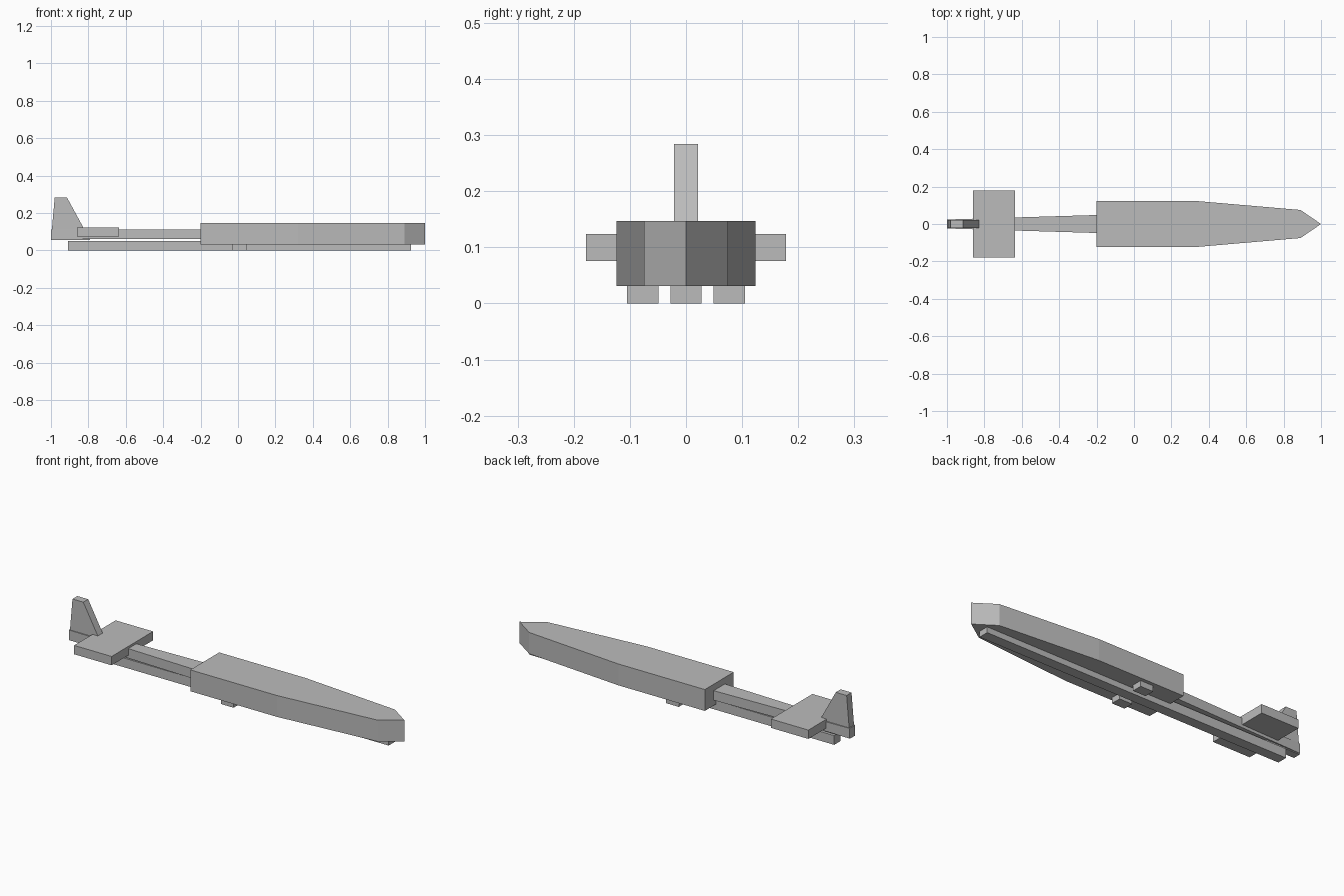
import bpy
import bmesh
from mathutils import Vector

cube = bpy.data.objects.get("Cube")
if cube:
    bpy.data.objects.remove(cube, do_unlink=True)

# Single flat grey
grey = bpy.data.materials.new("plain grey")
grey.use_nodes = True
colour = (0.5, 0.5, 0.5, 1)
grey.diffuse_color = colour
grey.node_tree.nodes["Principled BSDF"].inputs["Base Color"].default_value = colour


def prism(name, outline, depth):
    """Extrude a closed outline of 3D points along a depth vector."""
    bm = bmesh.new()
    face = bm.faces.new([bm.verts.new(p) for p in outline])
    extruded = bmesh.ops.extrude_face_region(bm, geom=[face])["geom"]
    verts = [v for v in extruded if isinstance(v, bmesh.types.BMVert)]
    bmesh.ops.translate(bm, verts=verts, vec=Vector(depth))
    bmesh.ops.recalc_face_normals(bm, faces=bm.faces)
    mesh = bpy.data.meshes.new(name)
    bm.to_mesh(mesh)
    bm.free()
    mesh.materials.append(grey)
    obj = bpy.data.objects.new(name, mesh)
    bpy.context.collection.objects.link(obj)
    return obj


def plan(name, half, bottom, top):
    """Mirror a half outline (x, y) across the centre line and raise it."""
    mirrored = [(x, -y) for x, y in reversed(half) if y > 0]
    outline = [(x, y, bottom) for x, y in half + mirrored]
    return prism(name, outline, (0, 0, top - bottom))


def box(name, x0, x1, y0, y1, z0, z1):
    outline = [(x0, y0, z0), (x1, y0, z0), (x1, y1, z0), (x0, y1, z0)]
    return prism(name, outline, (0, 0, z1 - z0))


# Pointed main body and tapering tail boom
plan("body", [(-0.2, 0.124), (0.32, 0.124), (0.89, 0.075), (1, 0)], 0.031, 0.147)
plan("tail_boom", [(-1, 0.024), (-0.2, 0.048)], 0.06, 0.112)

# Tailplane and upright fin
box("tailplane", -0.86, -0.635, -0.178, 0.178, 0.076, 0.124)
fin = [(-1, 0.055), (-0.79, 0.055), (-0.915, 0.284), (-0.98, 0.284)]
prism("tail_fin", [(x, -0.021, z) for x, z in fin], (0, 0.042, 0))

# Long underside rail and a short pad on each side
box("centre_rail", -0.91, 0.925, -0.028, 0.028, 0, 0.05)
for side, name in ((1, "left_pad"), (-1, "right_pad")):
    inner, outer = sorted((side * 0.049, side * 0.105))
    box(name, -0.03, 0.047, inner, outer, 0, 0.04)
